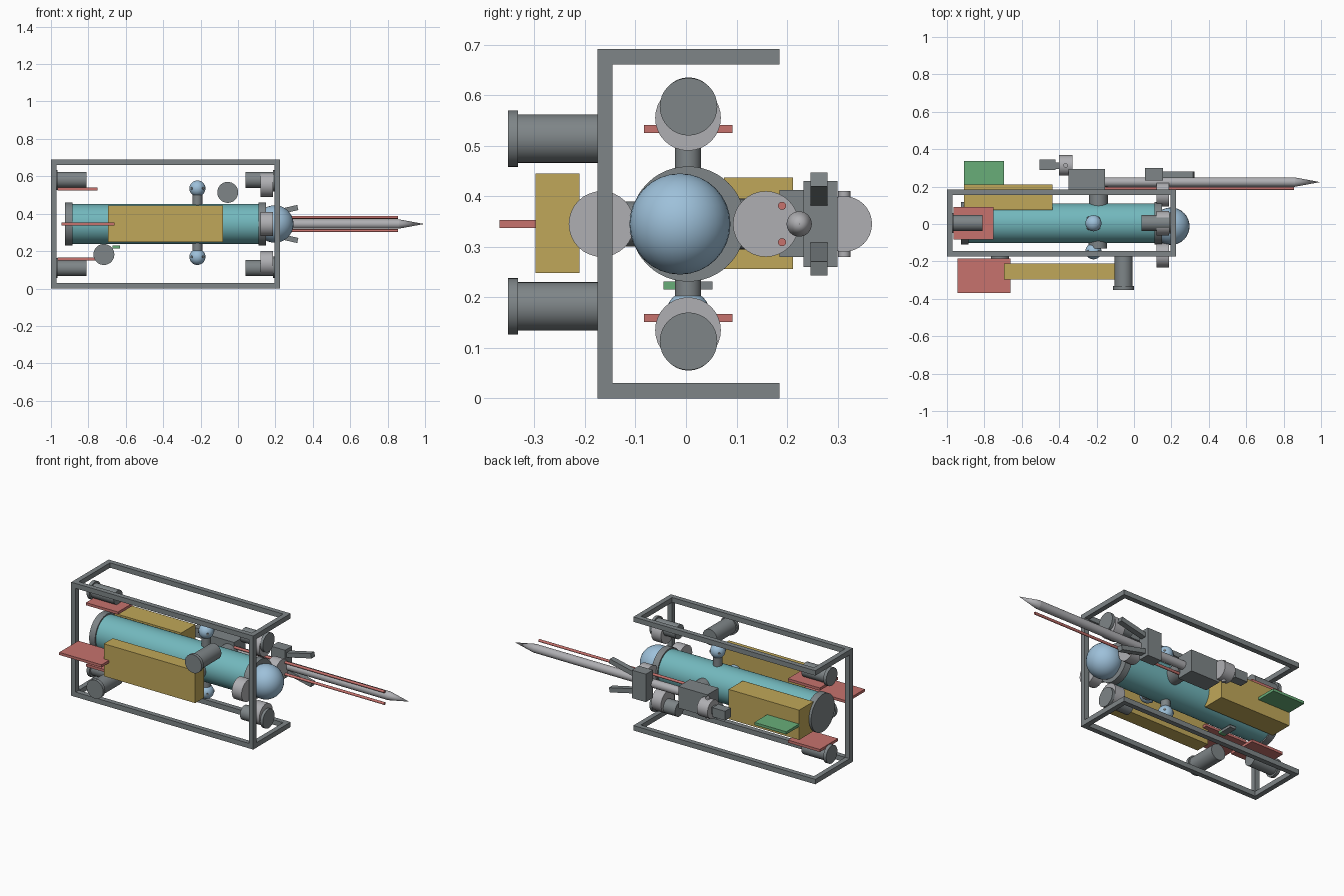
import bpy
from math import pi, radians
from mathutils import Vector

cube = bpy.data.objects.get("Cube")
if cube:
    bpy.data.objects.remove(cube, do_unlink=True)


def material(name, rgb):
    m = bpy.data.materials.new(name)
    m.use_nodes = True
    m.diffuse_color = (*rgb, 1)
    m.node_tree.nodes["Principled BSDF"].inputs["Base Color"].default_value = (*rgb, 1)
    return m


TEAL = material("teal", (.17, .48, .51))
BLUE = material("pale blue", (.34, .53, .70))
YELLOW = material("ochre", (.53, .39, .10))
RED = material("dull red", (.57, .17, .155))
GREEN = material("green", (.14, .42, .19))
DARK = material("dark grey", (.21, .235, .245))
LIGHT = material("light grey", (.43, .43, .45))


def finish(name, mat, smooth=False):
    o = bpy.context.object
    o.name = name
    o.data.materials.clear()
    o.data.materials.append(mat)
    if smooth:
        bpy.ops.object.shade_smooth_by_angle(angle=radians(30))
    return o


def box(name, mat, x, y, z, tilt=0):
    """Box given by its range on each axis, optionally tilted about y."""
    center = [(a + b) / 2 for a, b in (x, y, z)]
    bpy.ops.mesh.primitive_cube_add(size=1, location=center)
    o = finish(name, mat)
    size = [b - a for a, b in (x, y, z)]
    for v in o.data.vertices:
        v.co = [c * s for c, s in zip(v.co, size)]
    o.rotation_euler.y = tilt
    return o


def rod(name, mat, start, end, r, r_end=None, sides=32):
    """Cylinder or cone between two points."""
    a, b = Vector(start), Vector(end)
    bpy.ops.mesh.primitive_cone_add(
        vertices=sides, radius1=r, radius2=r if r_end is None else r_end,
        depth=(b - a).length, location=(a + b) / 2,
        rotation=(b - a).to_track_quat('Z', 'Y').to_euler())
    return finish(name, mat, True)


def ball(name, mat, center, r):
    bpy.ops.mesh.primitive_uv_sphere_add(segments=32, ring_count=16, radius=r, location=center)
    return finish(name, mat, True)


MID = .345   # height of the main axis
HY = .004    # y of the main axis

# Hull with end rings and front dome
rod("hull", TEAL, (-.9, HY, MID), (.13, HY, MID), .106, sides=48)
rod("rear_ring", DARK, (-.925, HY, MID), (-.885, HY, MID), .114, sides=48)
rod("front_ring", DARK, (.11, HY, MID), (.15, HY, MID), .114, sides=48)
ball("front_dome", BLUE, (.197, -.012, MID), .1)

# Open frame: two rectangles joined by two posts on the front side
for label, z in (("lower", 0), ("upper", .661)):
    for side, y in (("front", -.175), ("back", .155)):
        box(f"{label}_{side}_rail", DARK, (-1, .225), (y, y + .03), (z, z + .03))
    for side, x in (("rear", -1), ("nose", .195)):
        box(f"{label}_{side}_crossbar", DARK, (x, x + .03), (-.145, .155), (z, z + .03))
for side, x in (("rear", -1), ("nose", .195)):
    box(f"{side}_post", DARK, (x, x + .03), (-.175, -.145), (.03, .661))

# Side storage boxes and back panel
box("front_storage_box", YELLOW, (-.695, -.08), (-.298, -.211), (.248, .445))
box("back_storage_box", YELLOW, (-.91, -.435), (.075, .212), (.256, .437))
box("back_panel", GREEN, (-.91, -.695), (.21, .336), (MID - .008, MID + .008))

# Fins
box("front_fin", RED, (-.945, -.66), (-.369, -.185), (MID - .008, MID + .008))
for label, z in (("lower", .159), ("upper", .533)):
    box(f"{label}_fin", RED, (-.965, -.75), (-.083, .092), (z - .008, z + .008))

# Upper and lower thrusters, mirrored about the main axis
for label, s in (("lower", -1), ("upper", 1)):
    z = MID + s * .236
    rod(f"{label}_rear_thruster", DARK, (-.97, .005, z), (-.81, .005, z), .043)
    rod(f"{label}_rear_flange", DARK, (-.985, .005, z), (-.965, .005, z), .054)
    rod(f"{label}_nose_thruster", DARK, (.04, .005, z), (.2, .005, z), .043)
    rod(f"{label}_nose_flange", DARK, (.186, .005, z - s * .004), (.203, .005, z - s * .004), .057)
    zc = MID + s * .21
    rod(f"{label}_nose_collar", LIGHT, (.12, .004, zc), (.186, .004, zc), .065)

# Collars on the front and back sides of the nose
for label, y in (("front", -.167), ("back", .158)):
    rod(f"{label}_side_collar", LIGHT, (.12, y, MID), (.186, y, MID), .065)

# Struts carrying ball sensors with small ports
for label, d, reach in (("lower", (0, 0, -1), .176), ("upper", (0, 0, 1), .19),
                        ("front", (0, -1, 0), .15)):
    base, d = Vector((-.217, HY, MID)), Vector(d)
    tip = base + d * reach
    rod(f"{label}_strut", DARK, base, tip, .026)
    ball(f"{label}_ball", BLUE, tip, .043)
    for sx in (-1, 1):
        for sy in (-1, 1):
            out = Vector((sx, sy, 0)) if d.z else Vector((sx, 0, sy))
            out.normalize()
            rod(f"{label}_ball_port", DARK, tip + out * .03, tip + out * .046, .007, sides=12)
rod("front_strut_base", DARK, (-.19, -.09, MID), (-.19, -.13, MID), .045)
rod("back_strut", DARK, (-.19, .05, MID), (-.19, .2, MID), .05)

# Forward-facing pods
for label, x, z in (("upper", -.055, .514), ("lower", -.717, .182)):
    rod(f"{label}_pod", DARK, (x, -.15, z), (x, -.335, z), .048)
    rod(f"{label}_pod_flange", DARK, (x, -.332, z), (x, -.352, z), .056)

# Small underside bracket with a green end
box("underside_bracket", DARK, (-.67, -.63), (-.022, .052), (.215, .231))
box("underside_bracket_end", GREEN, (-.67, -.63), (-.045, -.022), (.215, .231))

# Probe with guide rods and its mounting
PY = .224
box("probe_mount", DARK, (-.35, -.155), (.185, .295), (.28, .412))
rod("probe_shaft", LIGHT, (-.16, PY, MID), (.86, PY, MID), .025)
rod("probe_tip", LIGHT, (.86, PY, MID), (.995, PY, MID), .025, 0)
for s in (-1, 1):
    rod("guide_rod", RED, (-.16, .19, MID + s * .036), (.855, .19, MID + s * .036), .008, sides=16)

# Turret behind the mount
rod("turret", LIGHT, (-.402, .313, MID), (-.33, .313, MID), .055)
rod("turret_pin", LIGHT, (-.366, .313, .28), (-.366, .313, .41), .012, sides=16)
box("turret_neck", DARK, (-.43, -.34), (.295, .33), (MID - .02, MID + .02))
box("turret_tail", DARK, (-.505, -.42), (.29, .346), (MID - .028, MID + .028))

# Gripper block with two splayed fingers
box("gripper_block", DARK, (.06, .155), (.232, .3), (.26, .43))
for label, s in (("lower", -1), ("upper", 1)):
    z = MID + s * .068
    box(f"{label}_finger", DARK, (.14, .322), (.246, .28), (z - .014, z + .014),
        tilt=-s * pi / 14)
